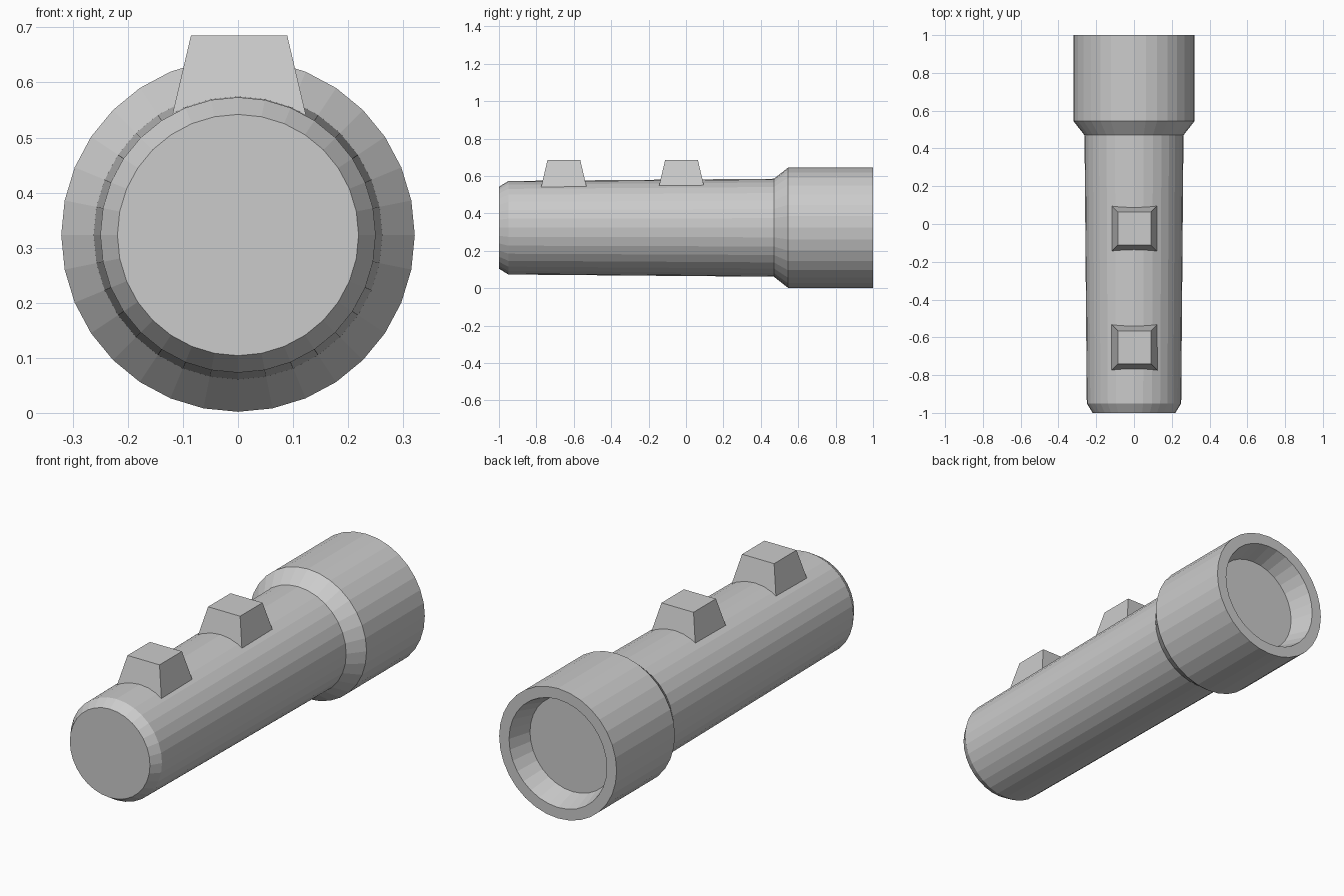
import bpy, bmesh
from math import sin, cos, tau

if "Cube" in bpy.data.objects:
    bpy.data.objects.remove(bpy.data.objects["Cube"])

AXIS_Z = 0.323
SIDES = 32


def finish(name, bm):
    bmesh.ops.recalc_face_normals(bm, faces=bm.faces)
    mesh = bpy.data.meshes.new(name)
    bm.to_mesh(mesh)
    bm.free()
    obj = bpy.data.objects.new(name, mesh)
    bpy.context.collection.objects.link(obj)
    return obj


def lathe_y(name, profile):
    """Closed solid from (y, radius) rings around the torch axis."""
    bm = bmesh.new()
    rings = [[bm.verts.new((r * cos(tau * i / SIDES), y, AXIS_Z + r * sin(tau * i / SIDES)))
              for i in range(SIDES)] for y, r in profile]
    for a, b in zip(rings, rings[1:]):
        for i in range(SIDES):
            j = (i + 1) % SIDES
            bm.faces.new((a[i], a[j], b[j], b[i]))
    bm.faces.new(rings[0])
    bm.faces.new(rings[-1])
    return finish(name, bm)


def button(name, y):
    """Tapered block sunk into the top of the barrel."""
    bottom, top = 0.50, 0.685
    bm = bmesh.new()
    bmesh.ops.create_cube(bm, size=2)
    for v in bm.verts:
        half = 0.0875 if v.co.z > 0 else 0.131
        v.co = (0.002 + v.co.x * half, y + v.co.y * half, top if v.co.z > 0 else bottom)
    return finish(name, bm)


# Barrel, flared head, rim and recessed lens as one turned body
lathe_y("torch_body", [
    (-1.0, 0.219), (-0.95, 0.25),    # bevelled tail
    (0.47, 0.262), (0.545, 0.321),   # barrel and flare
    (1.0, 0.321), (1.0, 0.267),      # head and rim
    (0.885, 0.233),                  # reflector down to lens
])

# Two buttons along the top
button("rear_button", -0.653)
button("front_button", -0.024)
